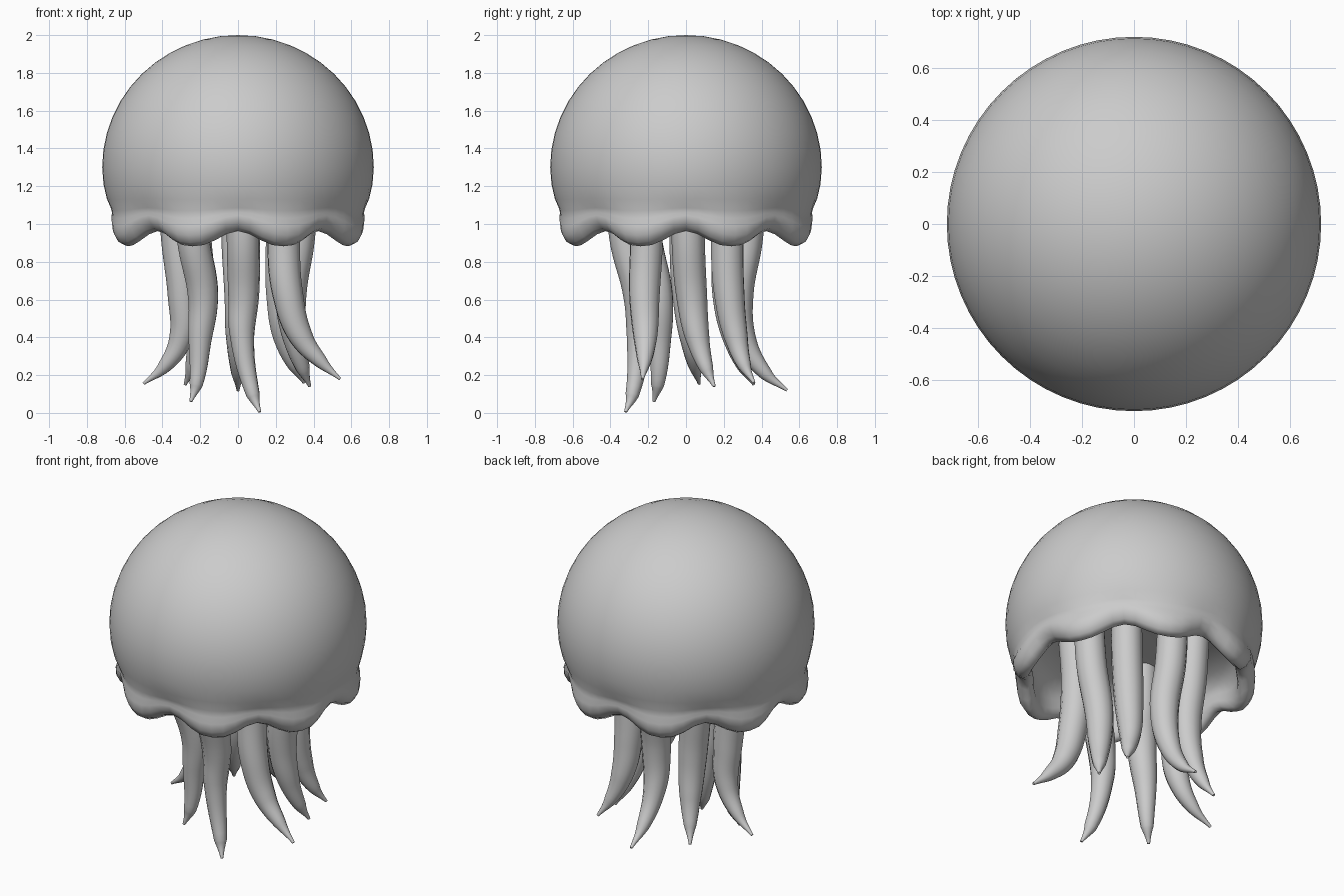
import bpy, bmesh
from math import sin, cos, pi, radians

if "Cube" in bpy.data.objects:
    bpy.data.objects.remove(bpy.data.objects["Cube"])

SEG = 64      # steps around the bell
LOBES = 8     # scallops on the rim


def smooth(obj):
    for p in obj.data.polygons:
        p.use_smooth = True


# Bell: lathed body with a thick, scalloped lip and a hollow underside.
# Rows are (radius, z, scallop weight), outside top -> lip -> underside.
def dome(r, top, rows=12):
    return [(r * sin(i / rows * pi / 2), 1.3 + top * cos(i / rows * pi / 2), 0)
            for i in range(1, rows + 1)]


profile = dome(0.719, 0.70)
profile += [(0.712, 1.21, 0), (0.696, 1.13, 0.05), (0.680, 1.07, 0.2),
            (0.678, 1.03, 0.4), (0.690, 0.99, 0.7), (0.687, 0.94, 0.9),
            (0.665, 0.900, 1), (0.630, 0.882, 1), (0.602, 0.905, 1),
            (0.590, 0.95, 0.8), (0.592, 1.02, 0.5), (0.575, 1.09, 0.2),
            (0.52, 1.15, 0), (0.42, 1.185, 0), (0.25, 1.205, 0), (0.1, 1.21, 0)]

bm = bmesh.new()
rings = []
for r, z, w in profile:
    ring = []
    for i in range(SEG):
        a = 2 * pi * i / SEG
        t = (0.5 + 0.5 * cos(LOBES * a)) ** 1.3     # 1 in the notches
        rr = r - 0.03 * w * t
        ring.append(bm.verts.new((rr * cos(a), rr * sin(a), z + 0.08 * w * t)))
    rings.append(ring)
for lo, hi in zip(rings, rings[1:]):
    for i in range(SEG):
        j = (i + 1) % SEG
        bm.faces.new((lo[i], hi[i], hi[j], lo[j]))
# outer and inner poles
for ring, z in ((rings[0], 2.0), (rings[-1], 1.21)):
    pole = bm.verts.new((0, 0, z))
    for i in range(SEG):
        bm.faces.new((pole, ring[i], ring[(i + 1) % SEG]))
bmesh.ops.recalc_face_normals(bm, faces=bm.faces)
mesh = bpy.data.meshes.new("bell")
bm.to_mesh(mesh)
bm.free()
bell = bpy.data.objects.new("bell", mesh)
bpy.context.collection.objects.link(bell)
smooth(bell)


# Tentacles: tapered tubes, root ring of eight, each with its own bend.
RADII = (0.085, 0.088, 0.082, 0.064, 0.036, 0.008)


def tentacle(name, angle, mid, low, bend, tip):
    a = radians(angle)
    top = [(0.34 * cos(a), 0.34 * sin(a), 1.25), (0.32 * cos(a), 0.32 * sin(a), 0.93)]
    z = tip[2]
    pts = top + [(*mid, 0.62), (*low, 0.40), (*bend, z + 0.09), tip]
    cu = bpy.data.curves.new(name, "CURVE")
    cu.dimensions = "3D"
    cu.bevel_depth = 1
    cu.bevel_resolution = 4
    cu.resolution_u = 8
    cu.use_fill_caps = True
    sp = cu.splines.new("BEZIER")
    sp.radius_interpolation = "CARDINAL"
    sp.bezier_points.add(len(pts) - 1)
    for bp, co, r in zip(sp.bezier_points, pts, RADII):
        bp.co = co
        bp.radius = r
        bp.handle_left_type = bp.handle_right_type = "AUTO"
    ob = bpy.data.objects.new(name, cu)
    bpy.context.collection.objects.link(ob)
    bpy.ops.object.select_all(action="DESELECT")
    ob.select_set(True)
    bpy.context.view_layer.objects.active = ob
    bpy.ops.object.convert(target="MESH")
    bpy.ops.object.shade_smooth_by_angle(angle=radians(50))


tentacle("front_tentacle", 275, (0.03, -0.25), (0.022, -0.25), (0.08, -0.285), (0.115, -0.32, 0.005))
tentacle("front_right_tentacle", 319, (0.265, -0.22), (0.335, -0.215), (0.44, -0.22), (0.54, -0.23, 0.18))
tentacle("right_tentacle", 2, (0.28, 0.03), (0.30, 0.06), (0.345, 0.11), (0.38, 0.15, 0.14))
tentacle("back_right_tentacle", 43, (0.23, 0.23), (0.25, 0.265), (0.30, 0.31), (0.35, 0.36, 0.16))
tentacle("back_tentacle", 90, (0.01, 0.275), (0.0, 0.305), (0.0, 0.42), (0.0, 0.535, 0.12))
tentacle("back_left_tentacle", 135, (-0.20, 0.22), (-0.21, 0.255), (-0.245, 0.31), (-0.28, 0.36, 0.15))
tentacle("left_tentacle", 180, (-0.29, 0.01), (-0.30, 0.03), (-0.39, 0.05), (-0.50, 0.07, 0.155))
tentacle("front_left_tentacle", 222, (-0.185, -0.15), (-0.20, -0.14), (-0.222, -0.15), (-0.25, -0.17, 0.06))
